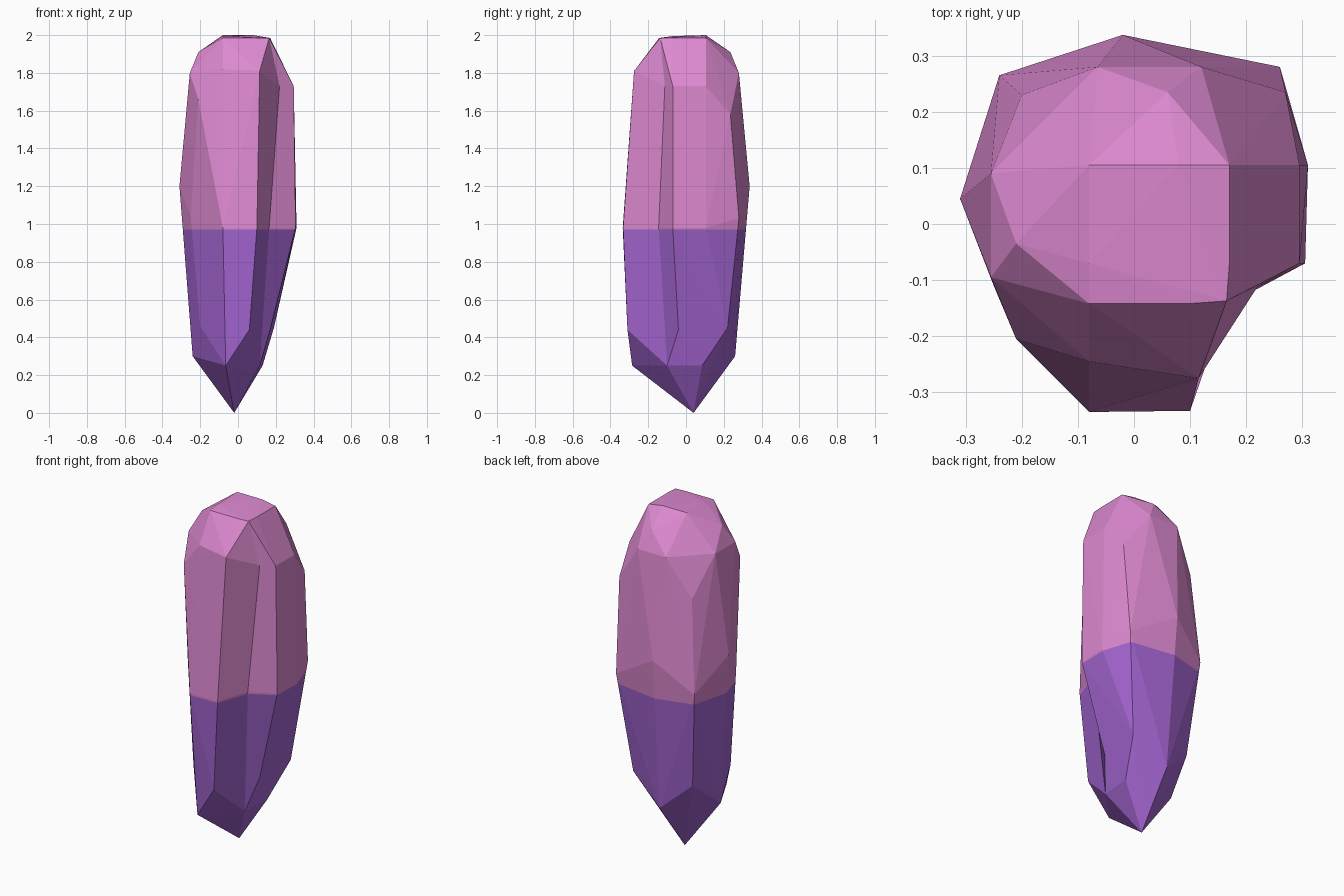
import bpy, bmesh

if "Cube" in bpy.data.objects:
    bpy.data.objects.remove(bpy.data.objects["Cube"])

# corner points of the gem, by side of the crystal
cap = [(-.08, .105, 2), (.08, .105, 2), (.17, .105, 1.985), (.17, -.07, 1.985),
       (.097, -.142, 1.985), (-.08, -.142, 1.985), (-.08, -.07, 1.995)]
front = [(-.08, -.245, 1.82), (-.08, -.335, .98), (-.065, -.285, .25)]
right = [(.295, .105, 1.73), (.31, .105, .98), (.13, .085, .25)]
back_right = [(.27, .235, 1.58), (.26, .28, 1.03), (.19, .22, .45)]
back = [(.06, .235, 1.91), (.12, .28, 1.80), (-.065, .28, 1.80), (-.02, .337, 1.2), (-.01, .26, .3)]
back_left = [(-.2, .23, 1.57), (-.24, .265, 1.03), (-.19, .21, .46)]
left = [(-.21, -.035, 1.91), (-.255, .09, 1.8), (-.255, -.095, 1.8), (-.31, .045, 1.2), (-.24, .02, .3)]
front_left = [(-.21, -.205, 1.66), (-.25, -.11, 1.04), (-.2, -.13, .46)]
tip = (-.02, .04, 0)

# rim and valley of the groove on the front right
rim_a = [(.115, -.275, 1.81), (.1, -.333, .98), (.06, -.31, .44)]
rim_b = [(.295, -.07, 1.73), (.305, -.07, .98), (.17, -.04, .44)]
valley = [(.165, -.137, 1.985), (.22, -.112, 1.73), (.165, -.145, .98), (.115, -.1, .25)]

bm = bmesh.new()
add = bm.verts.new
for p in cap + front + right + back_right + back + back_left + left + front_left + [tip]:
    add(p)
A = [add(p) for p in rim_a]
B = [add(p) for p in rim_b]
top, low = add(valley[0]), add(valley[3])
bmesh.ops.convex_hull(bm, input=bm.verts[:])

# open the hull over the groove and fold it inwards
groove = set(A + B + [top, low])
bmesh.ops.delete(bm, geom=[f for f in bm.faces if all(v in groove for v in f.verts)],
                 context='FACES_ONLY')
g1, g2 = add(valley[1]), add(valley[2])
for f in [(top, A[0], g1), (top, g1, B[0]),
          (A[0], A[1], g2, g1), (g1, g2, B[1], B[0]),
          (A[1], A[2], low, g2), (g2, low, B[2], B[1])]:
    bm.faces.new(f)
bmesh.ops.delete(bm, geom=[v for v in bm.verts if not v.link_faces], context='VERTS')

# colour split at mid height
bmesh.ops.bisect_plane(bm, geom=bm.verts[:] + bm.edges[:] + bm.faces[:],
                       plane_co=(0, 0, .97), plane_no=(0, 0, 1))
for f in bm.faces:
    f.material_index = 0 if f.calc_center_median().z > .97 else 1
bmesh.ops.recalc_face_normals(bm, faces=bm.faces[:])

mesh = bpy.data.meshes.new("crystal")
bm.to_mesh(mesh)
bm.free()
for name, col in (("pink", (.72, .25, .63, 1)), ("purple", (.37, .13, .64, 1))):
    m = bpy.data.materials.new(name)
    m.diffuse_color = col
    m.use_nodes = True
    m.node_tree.nodes["Principled BSDF"].inputs["Base Color"].default_value = m.diffuse_color
    mesh.materials.append(m)
bpy.context.collection.objects.link(bpy.data.objects.new("crystal", mesh))
